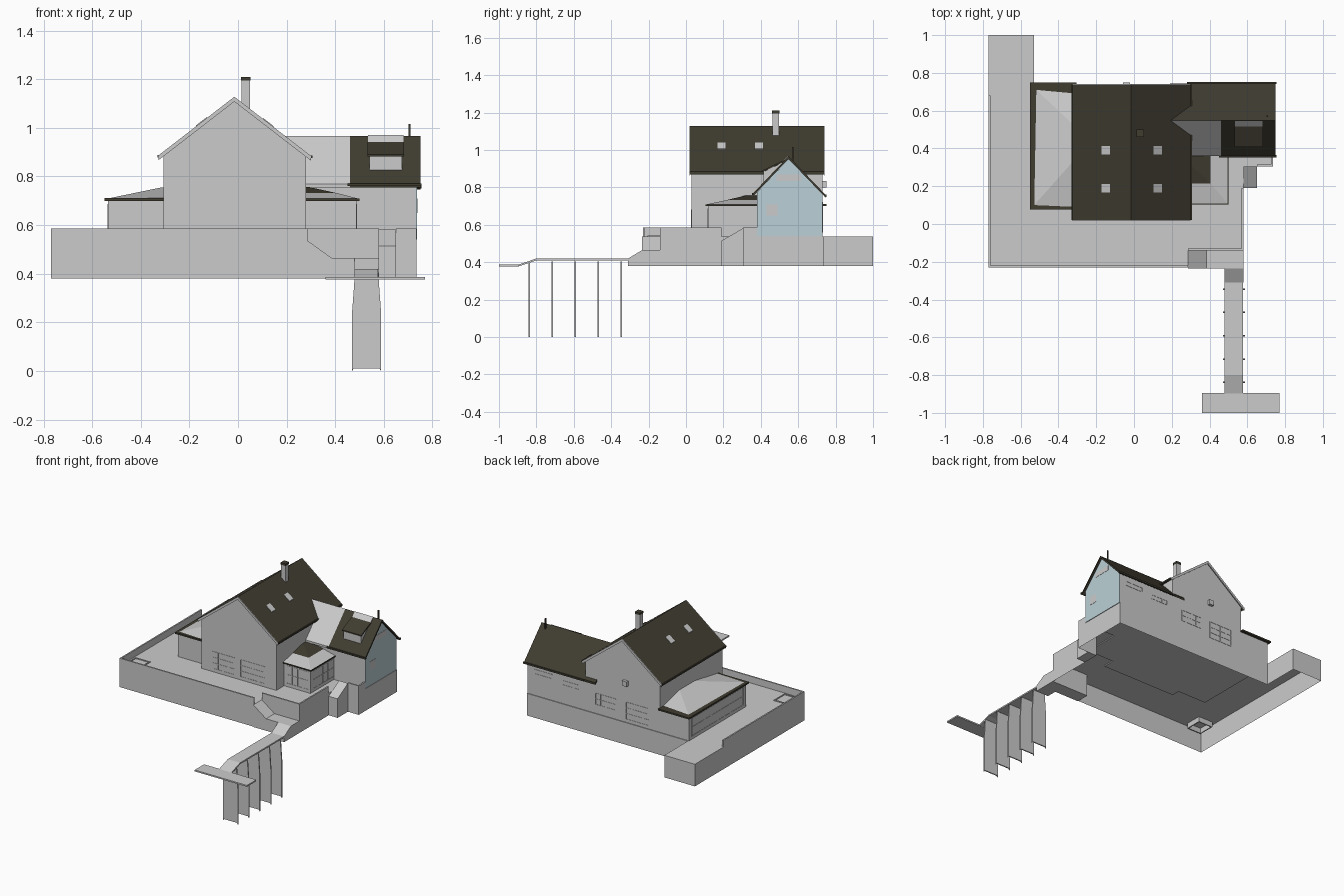
import bpy, bmesh


def material(name, rgb):
    m = bpy.data.materials.new(name)
    m.diffuse_color = (*rgb, 1)
    return m


DARK = material("roof_tile", (0.05, 0.045, 0.03))
GLASS = material("pale_blue_cladding", (0.50, 0.63, 0.68))


def finish(name, bm, mat=None):
    bmesh.ops.recalc_face_normals(bm, faces=bm.faces[:])
    me = bpy.data.meshes.new(name)
    bm.to_mesh(me)
    bm.free()
    ob = bpy.data.objects.new(name, me)
    bpy.context.collection.objects.link(ob)
    if mat:
        me.materials.append(mat)
    return ob


def prism(name, pts, axis, a, b, mat=None, open_bottom=False):
    """Extrude a 2D outline along an axis: x takes (y,z), y takes (x,z), z takes (x,y)."""
    place = {"x": lambda u, v, d: (d, u, v), "y": lambda u, v, d: (u, d, v),
             "z": lambda u, v, d: (u, v, d)}[axis]
    bm = bmesh.new()
    lo = [bm.verts.new(place(u, v, a)) for u, v in pts]
    hi = [bm.verts.new(place(u, v, b)) for u, v in pts]
    n = len(pts)
    for i in range(n):
        j = (i + 1) % n
        bm.faces.new((lo[i], lo[j], hi[j], hi[i]))
    bm.faces.new(hi)
    if not open_bottom:
        bm.faces.new(lo[::-1])
    return finish(name, bm, mat)


def boxes(name, items, mat=None):
    """Boxes given as x0,x1,y0,y1,z0,z1, joined in one object."""
    bm = bmesh.new()
    for x0, x1, y0, y1, z0, z1 in items:
        vs = bmesh.ops.create_cube(bm, size=1)["verts"]
        for v in vs:
            v.co = (x1 if v.co.x > 0 else x0, y1 if v.co.y > 0 else y0,
                    z1 if v.co.z > 0 else z0)
    return finish(name, bm, mat)


def window(name, axis, pos, u0, u1, z0, z1, n=3, rows=2):
    """Thin glazing bars standing just proud of a wall."""
    t, d, cells = 0.002, 0.002, []
    for i in range(n + 1):
        u = u0 + (u1 - u0) * i / n
        cells.append((u - t, u + t, z0, z1))
    for i in range(rows + 1):
        z = z0 + (z1 - z0) * i / rows
        cells.append((u0, u1, z - t, z + t))
    if axis == "x":
        boxes(name, [(pos - d, pos + d, a, b, c, e) for a, b, c, e in cells])
    else:
        boxes(name, [(a, b, pos - d, pos + d, c, e) for a, b, c, e in cells])


def slope(name, top, axis, a, b, mat=None, t=0.015):
    """Slab following an open profile, with vertical thickness t."""
    return prism(name, top + [(u, v - t) for u, v in reversed(top)], axis, a, b, mat)


def hip(name, base, top, mat=None):
    """Four-sided sloping roof between two quads."""
    bm = bmesh.new()
    lo = [bm.verts.new(p) for p in base]
    hi = [bm.verts.new(p) for p in top]
    for i in range(4):
        j = (i + 1) % 4
        bm.faces.new((lo[i], lo[j], hi[j], hi[i]))
    bm.faces.new(lo[::-1])
    bm.faces.new(hi)
    return finish(name, bm, mat)


# Terrace plinth: hollow below
prism("terrace_base", [(-0.77, -0.23), (0.285, -0.23), (0.285, -0.14), (0.58, -0.14),
                       (0.58, 0.305), (0.735, 0.305), (0.735, 0.735), (-0.53, 0.735),
                       (-0.53, 1.0), (-0.77, 1.0)], "z", 0.38, 0.537, open_bottom=True)
boxes("terrace_parapet", [
    (-0.77, 0.285, -0.23, -0.22, 0.537, 0.585), (-0.77, -0.76, -0.22, 0.68, 0.537, 0.585),
    (0.285, 0.58, -0.14, -0.13, 0.537, 0.585), (0.57, 0.58, -0.13, 0.19, 0.537, 0.585),
    (0.65, 0.735, 0.305, 0.315, 0.537, 0.585), (0.725, 0.735, 0.315, 0.38, 0.537, 0.585)])
boxes("terrace_hatch", [
    (-0.745, -0.738, -0.205, -0.085, 0.50, 0.543), (-0.637, -0.63, -0.205, -0.085, 0.50, 0.543),
    (-0.738, -0.637, -0.205, -0.198, 0.50, 0.543), (-0.738, -0.637, -0.092, -0.085, 0.50, 0.543)])

# Outside stairs
prism("front_stair", [(0.285, 0.38), (0.58, 0.38), (0.58, 0.465), (0.385, 0.465), (0.285, 0.537)],
      "y", -0.235, -0.14)
prism("front_ramp", [(-0.31, 0.38), (-0.235, 0.38), (-0.235, 0.465), (-0.31, 0.42)],
      "x", 0.48, 0.58)
prism("side_stair", [(0.19, 0.38), (0.305, 0.38), (0.305, 0.582), (0.19, 0.515)], "x", 0.58, 0.65)

# Jetty
slope("jetty_walkway", [(-0.9, 0.386), (-0.80, 0.42), (-0.31, 0.42)], "x", 0.48, 0.577, t=0.01)
boxes("jetty_landing", [(0.36, 0.77, -1.0, -0.895, 0.377, 0.387)])
for i, y in enumerate((-0.838, -0.715, -0.592, -0.468, -0.345)):
    prism(f"jetty_support_{i}", [(0.47, 0), (0.476, 0.01), (0.582, 0.01), (0.588, 0), (0.588, 0.25),
                                 (0.582, 0.33), (0.577, 0.405), (0.481, 0.405), (0.476, 0.33),
                                 (0.47, 0.25)], "y", y - 0.004, y + 0.004)

# Main house
prism("main_walls", [(-0.307, 0.53), (0.28, 0.53), (0.28, 0.89), (-0.015, 1.115), (-0.307, 0.89)],
      "y", 0.03, 0.73)
ridge = [(-0.327, 0.887), (-0.015, 1.128), (0.300, 0.885)]
slope("main_roof", ridge, "y", 0.022, 0.737, DARK)
for n, y in (("front", 0.018), ("back", 0.737)):
    slope(f"{n}_bargeboard", ridge, "y", y, y + 0.004, t=0.02)
boxes("main_gutters", [(-0.332, -0.318, 0.02, 0.738, 0.878, 0.888),
                       (0.292, 0.306, 0.02, 0.738, 0.876, 0.886)], DARK)
boxes("chimney", [(0.015, 0.05, 0.462, 0.497, 1.05, 1.195)])
boxes("chimney_cap", [(0.013, 0.052, 0.460, 0.499, 1.195, 1.21)], DARK)
for i, (x, s) in enumerate(((-0.15, 1), (0.125, -1))):
    for j, y in enumerate((0.19, 0.39)):
        z = 1.128 - abs(x + 0.015) * 0.772 + 0.004
        e = 0.022
        slope(f"skylight_{i}{j}", [(x - e, z - s * e * 0.772), (x + e, z + s * e * 0.772)],
              "y", y - e, y + e)
boxes("back_wall_vent", [(-0.058, -0.022, 0.73, 0.75, 0.80, 0.835)])

# Annex with cladded gable
prism("annex_walls", [(0.38, 0.53), (0.73, 0.53), (0.73, 0.765), (0.548, 0.952), (0.38, 0.775)],
      "x", 0.275, 0.731)
prism("gable_cladding", [(0.38, 0.54), (0.73, 0.54), (0.73, 0.765), (0.548, 0.952), (0.38, 0.775)],
      "x", 0.731, 0.736, GLASS)
boxes("gable_windows", [(0.736, 0.738, 0.485, 0.615, 0.835, 0.87),
                        (0.736, 0.738, 0.43, 0.488, 0.65, 0.71)])
front, back = [(0.36, 0.77), (0.548, 0.967)], [(0.548, 0.967), (0.745, 0.762)]
slope("annex_front_glazed_roof", front, "x", 0.19, 0.46)
slope("annex_front_roof", front, "x", 0.46, 0.75, DARK)
slope("annex_back_roof", back, "x", 0.19, 0.75, DARK)
slope("ridge_light", [(0.51, 0.932), (0.546, 0.970)], "x", 0.535, 0.68, t=0.006)
prism("dormer_walls", [(0.415, 0.82), (0.51, 0.91), (0.51, 0.93), (0.415, 0.885)], "x", 0.54, 0.675)
slope("dormer_roof", [(0.408, 0.891), (0.515, 0.942)], "x", 0.532, 0.683, DARK, t=0.009)
boxes("annex_gutters", [(0.45, 0.755, 0.352, 0.364, 0.76, 0.771),
                        (0.28, 0.755, 0.740, 0.752, 0.75, 0.762)], DARK)
boxes("flue_pipe", [(0.701, 0.709, 0.566, 0.574, 0.92, 1.015)], DARK)

# Left sunroom
boxes("sunroom_walls", [(-0.535, -0.30, 0.09, 0.73, 0.53, 0.70)])
boxes("sunroom_roof_edge", [(-0.55, -0.305, 0.077, 0.75, 0.70, 0.711)], DARK)
hip("sunroom_glazed_roof",
    [(-0.528, 0.10, 0.711), (-0.30, 0.09, 0.711), (-0.30, 0.69, 0.711), (-0.517, 0.71, 0.711)],
    [(-0.315, 0.34, 0.755), (-0.30, 0.34, 0.755), (-0.30, 0.52, 0.755), (-0.315, 0.52, 0.755)])

# Right bay
boxes("bay_walls", [(0.275, 0.487, 0.118, 0.385, 0.53, 0.70)])
boxes("bay_roof_edge", [(0.275, 0.50, 0.104, 0.385, 0.70, 0.709)], DARK)
hip("bay_lower_roof",
    [(0.275, 0.108, 0.709), (0.496, 0.108, 0.709), (0.496, 0.385, 0.709), (0.275, 0.385, 0.709)],
    [(0.275, 0.215, 0.732), (0.405, 0.215, 0.732), (0.405, 0.385, 0.732), (0.275, 0.385, 0.732)])
hip("bay_upper_roof",
    [(0.275, 0.215, 0.732), (0.405, 0.215, 0.732), (0.405, 0.385, 0.732), (0.275, 0.385, 0.732)],
    [(0.275, 0.32, 0.757), (0.29, 0.32, 0.757), (0.29, 0.385, 0.757), (0.275, 0.385, 0.757)], DARK)

# Glazing bars
window("front_window_left", "y", 0.03, -0.22, -0.05, 0.56, 0.68, 4, 3)
window("front_window_right", "y", 0.03, 0.0, 0.19, 0.56, 0.68, 4, 3)
window("back_window_left", "y", 0.73, -0.22, -0.04, 0.56, 0.68, 4, 3)
window("back_window_right", "y", 0.73, 0.04, 0.20, 0.60, 0.68, 4, 2)
window("sunroom_window", "x", -0.535, 0.12, 0.70, 0.56, 0.685, 8, 2)
window("bay_side_window", "x", 0.487, 0.14, 0.37, 0.56, 0.685, 4, 2)
window("bay_front_window", "y", 0.118, 0.30, 0.47, 0.56, 0.685, 4, 2)
window("annex_back_window_a", "y", 0.73, 0.33, 0.46, 0.67, 0.70, 3, 1)
window("annex_back_window_b", "y", 0.73, 0.54, 0.68, 0.69, 0.72, 3, 1)
